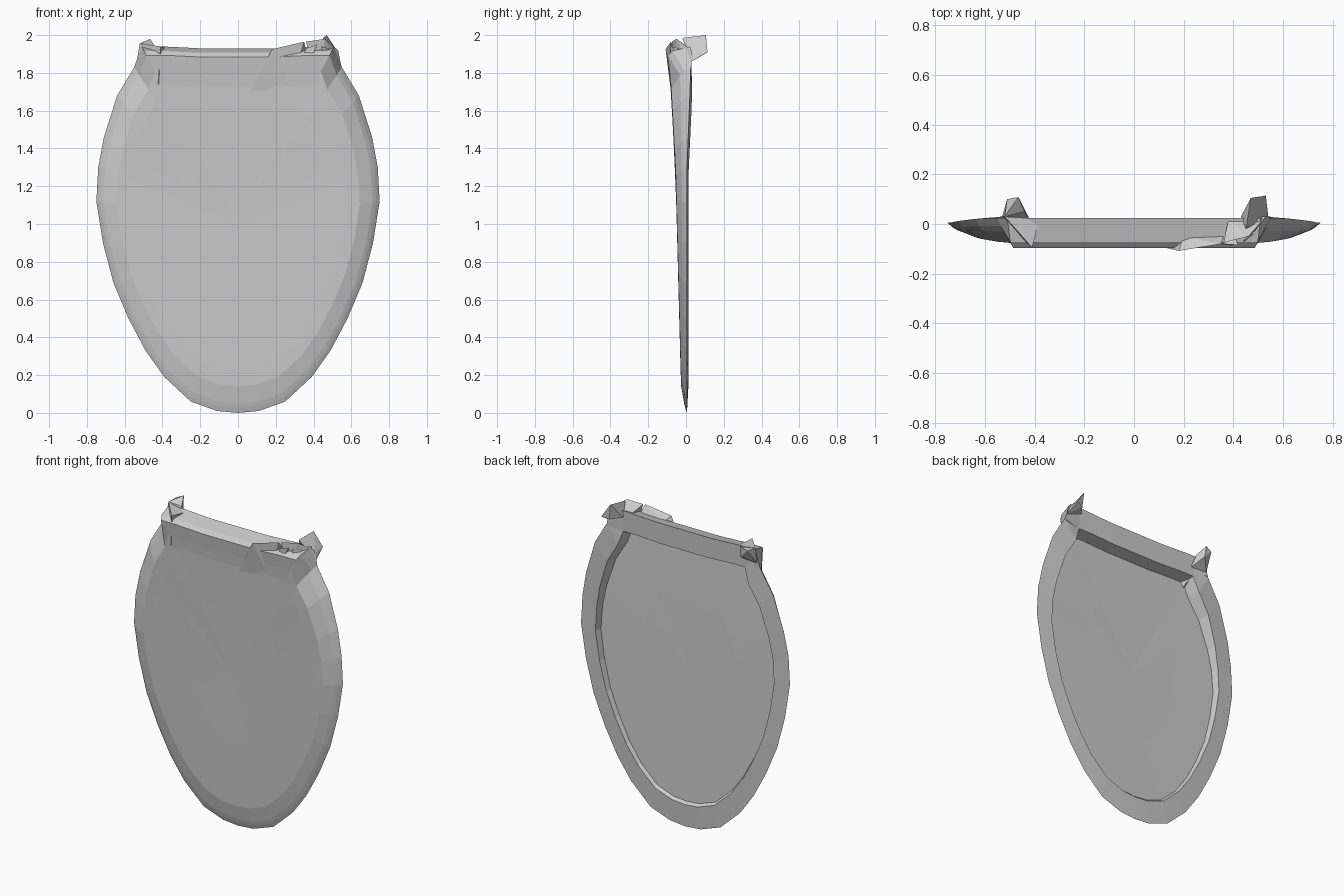
import bpy, bmesh
from mathutils import Vector

if "Cube" in bpy.data.objects:
    bpy.data.objects.remove(bpy.data.objects["Cube"])

grey = bpy.data.materials.new("plain grey")
grey.diffuse_color = (0.6, 0.6, 0.6, 1)
grey.use_nodes = True
grey.node_tree.nodes["Principled BSDF"].inputs["Base Color"].default_value = grey.diffuse_color


def finish(bm, name):
    bmesh.ops.recalc_face_normals(bm, faces=bm.faces)
    mesh = bpy.data.meshes.new(name)
    bm.to_mesh(mesh)
    bm.free()
    mesh.materials.append(grey)
    obj = bpy.data.objects.new(name, mesh)
    bpy.context.collection.objects.link(obj)
    return obj


# Right half of the outline (x, z), bottom to top, then mirrored
half = [(0, 0), (0.11, 0.01), (0.25, 0.06), (0.39, 0.19), (0.49, 0.33), (0.58, 0.5),
        (0.66, 0.69), (0.715, 0.9), (0.75, 1.12), (0.74, 1.3), (0.71, 1.46),
        (0.64, 1.68), (0.55, 1.83), (0.51, 1.94), (0.40, 1.94), (0.2, 1.93), (0, 1.93)]
outline = half + [(-x, z) for x, z in half[-2:0:-1]]
CZ = 1.0


def front_y(z):
    # The front panel leans forward towards the top
    if z < 1.3:
        return -0.022 - 0.033 * z / 1.3
    return -0.055 - 0.03 * (z - 1.3) / 0.4 * 0.75


def rim_y(z):
    return 0.005 + 0.02 * max(0, min(1, (z - 1.3) / 0.5))


# Ring scale, depth fraction on the sides, depth fraction on the collar
front_rings = [(0.975, 0.3, 0.85), (0.95, 0.52, 1.08), (0.86, 1.0, 1.03), (0.78, 1.03, 1.0), (0.45, 1.03, 1.03)]
back_rings = [(0.855, None), (0.84, 0.022), (0.45, 0.02)]

bm = bmesh.new()


def ring(s, depth):
    verts = []
    for x, z in outline:
        zz = CZ + s * (z - CZ)
        verts.append(bm.verts.new((s * x, depth(z, zz), zz)))
    return verts


def bridge(a, b):
    n = len(a)
    for i in range(n):
        j = (i + 1) % n
        bm.faces.new((a[i], a[j], b[j], b[i]))


def cap(r, y):
    c = bm.verts.new((0, y, CZ))
    for i in range(len(r)):
        bm.faces.new((r[i], r[(i + 1) % len(r)], c))


# Shell: bulging front with a forward collar, recessed back
rim = ring(1, lambda z, zz: rim_y(z))
last = rim
for s, side, top in front_rings:
    def depth(z, zz):
        f = top if z > 1.9 else side
        return rim_y(z) + f * (front_y(zz) - rim_y(z))
    new = ring(s, depth)
    bridge(last, new)
    last = new
cap(last, front_y(CZ))

last = rim
for s, thick in back_rings:
    if thick is None:
        new = ring(s, lambda z, zz: rim_y(z) + (0.008 if z < 1.9 else -0.005))
    else:
        new = ring(s, lambda z, zz: front_y(zz) + thick)
    bridge(last, new)
    last = new
cap(last, front_y(CZ) + 0.02)
finish(bm, "shell")


def hull(name, pts):
    b = bmesh.new()
    for p in pts:
        b.verts.new(Vector(p))
    res = bmesh.ops.convex_hull(b, input=b.verts)
    junk = list({g for g in res["geom_interior"] + res["geom_unused"]
                 if isinstance(g, bmesh.types.BMVert)})
    bmesh.ops.delete(b, geom=junk, context='VERTS')
    return finish(b, name)


# Corner tabs turned backwards at both ends of the collar
hull("left_tab_base", [(-0.54, 0.03, 1.84), (-0.52, 0.03, 1.955), (-0.41, -0.095, 1.94),
                       (-0.42, -0.085, 1.74), (-0.38, 0.02, 1.93), (-0.44, 0.02, 1.82)])
hull("left_tab", [(-0.53, 0.03, 1.86), (-0.52, 0.03, 1.955), (-0.44, 0.05, 1.94), (-0.42, 0.02, 1.86),
                  (-0.51, 0.10, 1.96), (-0.465, 0.108, 1.98), (-0.46, 0.10, 1.91)])
hull("right_tab_base", [(0.55, 0.03, 1.82), (0.53, 0.03, 1.92), (0.46, -0.05, 1.98),
                        (0.36, -0.075, 1.965), (0.42, -0.06, 1.76), (0.38, 0.02, 1.93), (0.44, 0.02, 1.8)])
hull("right_tab", [(0.54, 0.03, 1.86), (0.45, -0.02, 1.985), (0.43, 0.03, 1.9), (0.47, 0.105, 2.0),
                   (0.53, 0.114, 1.91), (0.48, 0.10, 1.9), (0.53, 0.04, 1.9)])

# Gathered folds on the right of the collar
hull("long_fold", [(0.18, -0.108, 1.925), (0.35, -0.08, 1.965), (0.06, -0.08, 1.7),
                   (0.28, -0.075, 1.72), (0.36, -0.05, 1.92), (0.2, -0.05, 1.9)])
hull("short_fold", [(0.42, -0.085, 1.95), (0.36, -0.08, 1.93), (0.28, -0.08, 1.73),
                    (0.33, -0.07, 1.74), (0.4, -0.04, 1.9)])
hull("side_fold", [(0.44, -0.07, 1.94), (0.48, -0.04, 1.93), (0.51, -0.045, 1.68),
                   (0.44, -0.06, 1.8), (0.48, -0.01, 1.85)])
